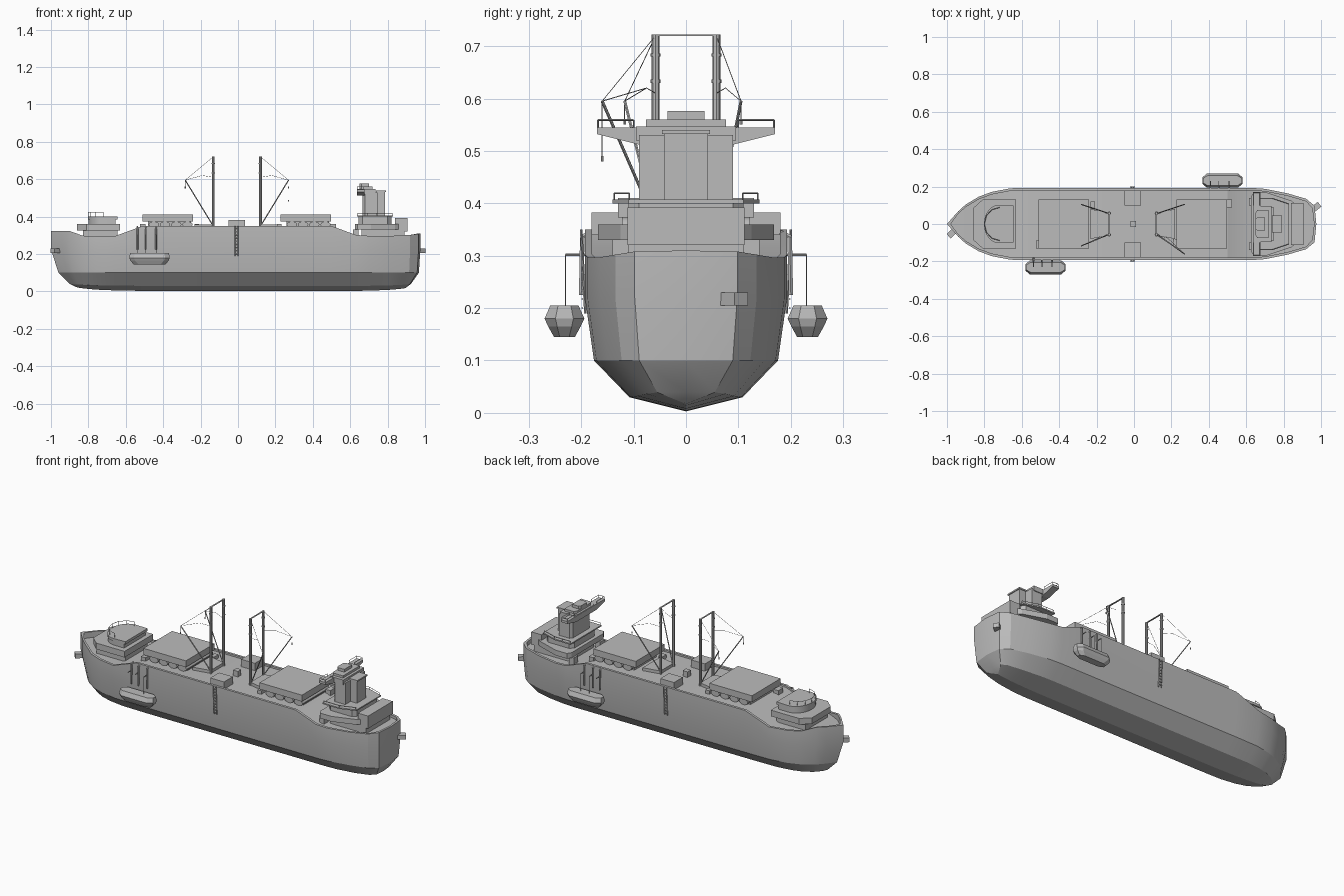
import bpy, bmesh, math
from mathutils import Vector

cube = bpy.data.objects.get("Cube")
if cube:
    bpy.data.objects.remove(cube, do_unlink=True)

grey = bpy.data.materials.new("plain_grey")
grey.use_nodes = True
grey.diffuse_color = (0.5, 0.5, 0.5, 1)
grey.node_tree.nodes["Principled BSDF"].inputs["Base Color"].default_value = (0.5, 0.5, 0.5, 1)


def finish(name, bm, smooth=None):
    bmesh.ops.remove_doubles(bm, verts=bm.verts, dist=0.0002)
    bmesh.ops.recalc_face_normals(bm, faces=bm.faces)
    mesh = bpy.data.meshes.new(name)
    bm.to_mesh(mesh)
    bm.free()
    mesh.materials.append(grey)
    ob = bpy.data.objects.new(name, mesh)
    bpy.context.collection.objects.link(ob)
    if smooth:
        bpy.ops.object.select_all(action="DESELECT")
        ob.select_set(True)
        bpy.context.view_layer.objects.active = ob
        bpy.ops.object.shade_smooth_by_angle(angle=math.radians(smooth))
    return ob


def loft(name, rings, smooth=None, caps=True):
    """Skin closed rings of equal length."""
    bm = bmesh.new()
    rows = [[bm.verts.new(p) for p in ring] for ring in rings]
    n = len(rows[0])
    for a, b in zip(rows, rows[1:]):
        for i in range(n):
            j = (i + 1) % n
            bm.faces.new((a[i], a[j], b[j], b[i]))
    if caps:
        bm.faces.new(rows[0])
        bm.faces.new(rows[-1])
    return finish(name, bm, smooth)


def prism(name, outline, z0, z1, smooth=None):
    return loft(name, [[(x, y, z) for x, y in outline] for z in (z0, z1)], smooth)


def box(name, x0, x1, y0, y1, z0, z1):
    return prism(name, [(x0, y0), (x1, y0), (x1, y1), (x0, y1)], z0, z1)


def rod(name, a, b, r, sides=6):
    a, b = Vector(a), Vector(b)
    q = (b - a).to_track_quat("Z", "Y")
    spin = [q @ Vector((r * math.cos(t), r * math.sin(t), 0))
            for t in (math.tau * i / sides for i in range(sides))]
    return loft(name, [[p + v for v in spin] for p in (a, b)], 40 if sides > 4 else None)


def both(half):
    """Complete an outline symmetric about y = 0."""
    return half + [(x, -y) for x, y in reversed(half) if y]


def rail(name, pts, height, r=0.0015):
    up = Vector((0, 0, height))
    pts = [Vector(p) for p in pts]
    for p in pts:
        rod(name + "_post", p, p + up, r, 4)
    for a, b in zip(pts, pts[1:]):
        rod(name + "_bar", a + up, b + up, r, 4)


# Hull: stations of x, half width, rim height, deck height
stations = [
    (-1, 0, .323, .29), (-.94, .068, .323, .29), (-.90, .104, .323, .29),
    (-.83, .146, .298, .285), (-.76, .172, .295, .285), (-.66, .191, .295, .285),
    (-.51, .193, .35, .34), (0, .193, .35, .34), (.5, .193, .35, .34),
    (.63, .193, .302, .287), (.70, .188, .297, .285), (.82, .164, .297, .285),
    (.92, .135, .302, .285), (.965, .098, .308, .285), (.975, 0, .31, .285)]


def hull_ring(x, w, rim, deck):
    bow, aft = max(0, (-x - .5) / .5), max(0, (x - .6) / .375)
    pull = lambda b, s: x + b * bow ** 3 - s * aft ** 3
    inner = max(w - .014, 0)
    inx = x + .02 * (x < -.95) - .012 * (x > .95)
    half = [(pull(.10, .05), w * .56, .03 + .01 * bow ** 2 + .01 * aft ** 3),
            (pull(.04, .008), w * .91, .10),
            (pull(0, 0), w, .20 + (rim - .2) * .2),
            (x, w, rim), (inx, inner, rim), (inx, inner, deck)]
    keel = (pull(.13, .08), 0, .003 + .022 * bow ** 2 + .015 * aft ** 2)
    return [keel] + half + [(px, -py, pz) for px, py, pz in reversed(half)]


loft("hull", [hull_ring(*s) for s in stations], 22)

# Bow and stern anchor brackets
for name, x, y, ang in (("bow_bracket", -.975, -.05, 3.9), ("stern_bracket", .975, .092, .65)):
    d, n = Vector((math.cos(ang), math.sin(ang))), Vector((-math.sin(ang), math.cos(ang)))
    c = Vector((x, y))
    prism(name, [tuple(c + d * s * .022 + n * t * .016)
                 for s, t in ((-1, -1), (1, -1), (1, 1), (-1, 1))], .205, .23)

# Forward deckhouse with rounded bow end
arc = [math.pi * (.5 + i / 12) for i in range(13)]
box("fore_house_base", -.83, -.645, -.10, .10, .28, .325)
prism("fore_house_deck", both([(-.86, .085), (-.81, .13), (-.63, .13)]), .325, .36)
drum = [(-.72 + .08 * math.cos(t), .098 * math.sin(t)) for t in arc]
prism("fore_house_drum", drum + [(-.655, -.098), (-.655, .098)], .36, .385, 30)
prism("fore_house_roof", [(x * 1.003, y * 1.05) for x, y in drum] + [(-.645, -.10), (-.645, .10)],
      .385, .40, 30)
rail("fore_house_rail", [(x, y * .9, .40) for x, y in drum[::2]], .023)

# Cargo hatches on rounded bays
for x0, x1 in ((-.51, -.24), (.228, .497)):
    box("hatch_cover", x0, x1, -.13, .13, .373, .41)
    box("hatch_core", x0 + .03, x1 - .01, -.10, .10, .335, .374)
    for i in range(4):
        cx = x0 + .03 + (i + .5) * .06
        bay = [(cx + .028 * math.cos(t), .357 + .017 * math.sin(t))
               for t in (math.tau * k / 10 for k in range(10))]
        loft("hatch_bay", [[(x, y, z) for x, z in bay] for y in (-.122, .122)], 40)

# Midship deck boxes and small lockers
for s in (-1, 1):
    box("midship_box", -.05, .037, *sorted((s * .10, s * .18)), .335, .382)
    box("locker", *sorted((s * .525, s * .495)), s * .11 - .022, s * .11 + .022, .30, .36)
    box("deck_bollard", s * .22 - .012, s * .22 + .012, -s * .10 - .02, -s * .10 + .02, .335, .36)
box("centre_locker", -.02, .01, -.015, .015, .335, .372)

# Mast pairs, derrick booms, stays and hooks
for m, side, tips in ((-.132, -1, (-.117, .105)), (.12, 1, (-.16, .105))):
    tip_x = m + side * .15
    prism("mast_house", [(m, -.06), (m + side * .1, -.08), (m + side * .1, .08), (m, .06)], .335, .357)
    for y, tip_y in zip((-.058, .058), tips):
        rod("mast", (m, y, .335), (m, y, .722), .0075, 8)
        for z in (.63, .68):
            rod("mast_band", (m, y, z), (m, y, z + .006), .0095, 8)
        tip, foot = (tip_x, tip_y, .595), (m + side * .008, y, .362)
        rod("boom", foot, tip, .003)
        mid = tuple(m + side * .06 if i == 0 else (y * 1.3 if i == 1 else .62) for i in range(3))
        rod("stay", (m, y, .72), tip, .0009, 4)
        rod("stay", (m, y, .61), mid, .0009, 4)
        rod("stay", mid, tip, .0009, 4)
        drop = .49 if tip_y < -.12 else .56
        rod("hook_line", tip, (tip_x, tip_y, drop), .0009, 4)
        rod("hook", (tip_x, tip_y, drop), (tip_x, tip_y, drop - .01), .003)
    box("mast_crossbar", m - .004, m + .004, -.06, .06, .719, .722)

# Lifeboats with davits on opposite sides
for s in (-1, 1):
    cx, cy = s * .473, s * .232

    def boat_ring(z, a, b):
        corner = [(a, -b * .45), (a, b * .45), (a - .025, b), (-a + .025, b),
                  (-a, b * .45), (-a, -b * .45), (-a + .025, -b), (a - .025, -b)]
        return [(cx + x, cy + y, z) for x, y in corner]
    loft("lifeboat", [boat_ring(.145, .085, .02), boat_ring(.165, .103, .031),
                      boat_ring(.18, .108, .038), boat_ring(.205, .104, .027)])
    for dx in (-.065, -.02, .035):
        x = cx + dx
        rod("davit_post", (x, s * .20, .225), (x, s * .198, .335), .005)
        rod("davit_top", (x, s * .20, .335), (x, s * .18, .345), .005)
        rod("davit_arm", (x, s * .19, .302), (x, s * .23, .302), .0025)
        rod("davit_fall", (x, s * .23, .302), (x, s * .23, .20), .001, 4)

    # Side boarding ladder
    for x in (-.017, .001):
        rod("ladder_rail", (x, s * .192, .19), (x, s * .2, .35), .0025, 4)
    for i in range(9):
        z = .20 + i * .017
        rod("ladder_rung", (-.017, s * .198, z), (.001, s * .198, z), .002, 4)

# Aft superstructure tiers
box("aft_base", .66, .89, -.11, .11, .28, .33)
prism("aft_lower_deck", both([(.625, .145), (.64, .168), (.71, .168), (.84, .125), (.86, .11)]),
      .33, .36)
box("aft_rear_house", .84, .905, -.112, .112, .32, .392)
prism("aft_house", both([(.645, .09), (.665, .11), (.80, .11), (.82, .09)]), .355, .40)
prism("aft_upper_deck", both([(.635, .14), (.74, .14), (.83, .11)]), .40, .407)
prism("tower", both([(.665, .075), (.678, .09), (.745, .09)]), .40, .53)
box("funnel", .74, .785, -.042, .042, .40, .54)
box("funnel_rim", .738, .79, -.046, .046, .532, .54)

# Bridge with tapered wings
wing = both([(.545, 0), (.545, .17), (.532, .17), (.512, .09)][1:])
loft("bridge_wings", [[(x, y, z) for z, y in wing] for x in (.635, .675)])
prism("bridge", both([(.638, .07), (.65, .095), (.735, .095)]), .52, .547)
prism("bridge_roof", both([(.65, .06), (.66, .076), (.72, .076)]), .545, .56)
prism("bridge_top", both([(.65, .025), (.66, .035), (.70, .035)]), .56, .576)
for s in (-1, 1):
    rail("wing_rail", [(.637, s * .10, .545), (.637, s * .168, .545),
                       (.673, s * .168, .545), (.673, s * .10, .545)], .014)
    rail("deck_rail", [(.64, s * .137, .405), (.69, s * .137, .405), (.74, s * .137, .405),
                       (.825, s * .108, .405)], .014)
    box("stair_block", .615, .645, *sorted((s * .10, s * .14)), .285, .33)
